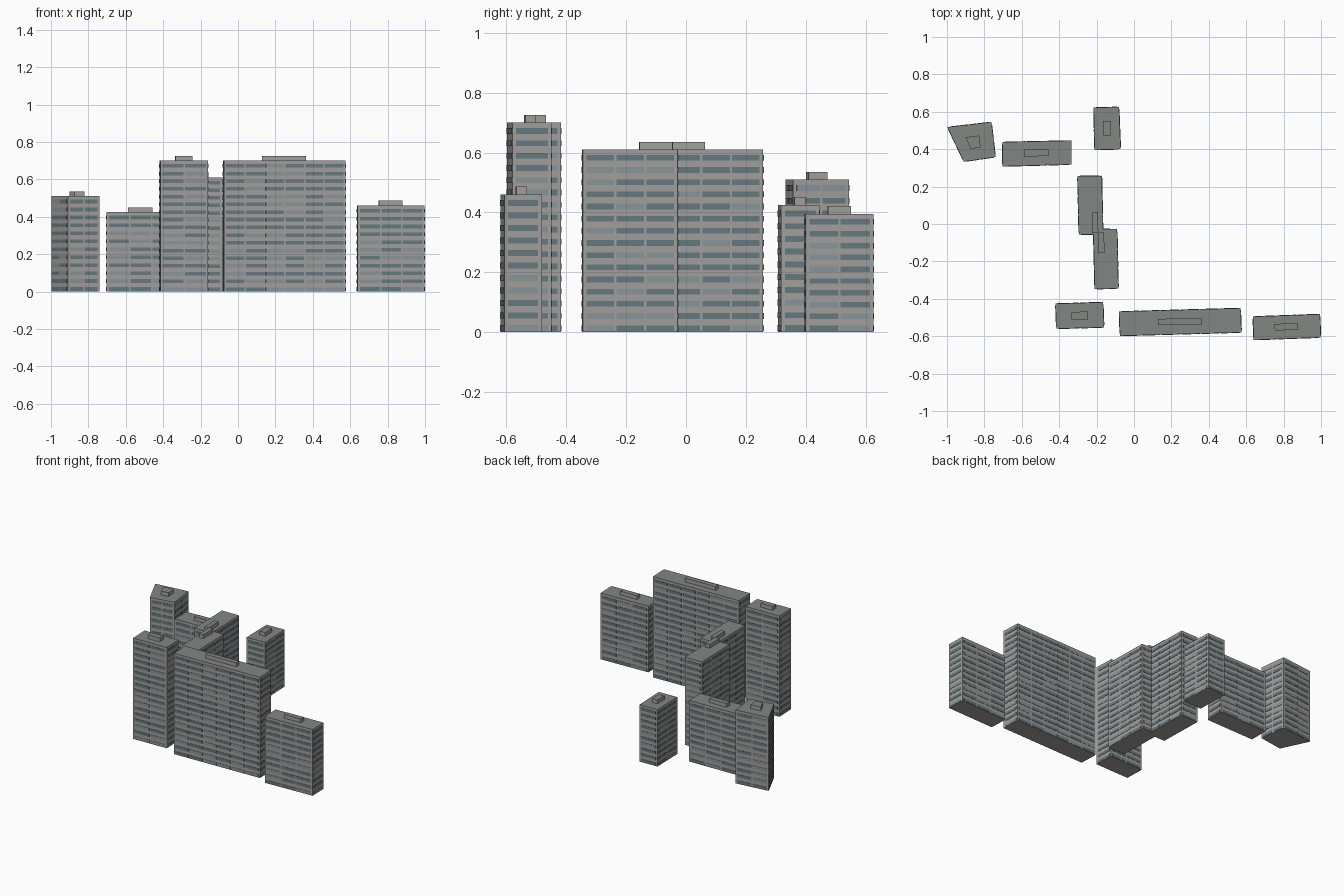
import bpy, bmesh, random
from mathutils import Vector

if "Cube" in bpy.data.objects:
    bpy.data.objects.remove(bpy.data.objects["Cube"])

random.seed(4)


def material(name, rgb):
    m = bpy.data.materials.new(name)
    m.diffuse_color = (*rgb, 1)
    m.use_nodes = True
    m.node_tree.nodes["Principled BSDF"].inputs["Base Color"].default_value = m.diffuse_color
    return m


WALL = material("concrete", (0.36, 0.35, 0.335))
ROOF = material("roof_felt", (0.22, 0.245, 0.23))
GLASS = material("glass", (0.13, 0.19, 0.21))
PALE = material("pale_glass", (0.25, 0.30, 0.32))


def finish(bm, name, mats):
    bmesh.ops.recalc_face_normals(bm, faces=bm.faces)
    me = bpy.data.meshes.new(name)
    bm.to_mesh(me)
    bm.free()
    for m in mats:
        me.materials.append(m)
    ob = bpy.data.objects.new(name, me)
    bpy.context.collection.objects.link(ob)
    return ob


def prism(bm, base, top):
    """Closed solid between two matching loops; returns the top face."""
    a = [bm.verts.new(p) for p in base]
    b = [bm.verts.new(p) for p in top]
    n = len(a)
    faces = [bm.faces.new((a[i], a[(i + 1) % n], b[(i + 1) % n], b[i])) for i in range(n)]
    faces.append(bm.faces.new(a[::-1]))
    faces.append(bm.faces.new(b))
    return faces


def block(name, pts, z0, z1, mats):
    bm = bmesh.new()
    faces = prism(bm, [(x, y, z0) for x, y in pts], [(x, y, z1) for x, y in pts])
    faces[-1].material_index = 1
    return finish(bm, name, mats)


def windows(name, pts, h):
    """Rows of slim window strips standing just proud of every wall."""
    bm = bmesh.new()
    floors = round(h / 0.041)
    pitch = h / floors
    for i, p in enumerate(pts):
        a, b = Vector((*p, 0)), Vector((*pts[(i + 1) % len(pts)], 0))
        d = b - a
        length = d.length
        d.normalize()
        out = Vector((d.y, -d.x, 0)) * 0.002
        cols = max(1, round(length / 0.11))
        margin, gap = 0.008, 0.004
        w = (length - 2 * margin) / cols
        for f in range(floors):
            lo, hi = (f + 0.1) * pitch, (f + 0.56) * pitch
            for c in range(cols):
                s = a + d * (margin + c * w + gap)
                e = a + d * (margin + (c + 1) * w - gap)
                quad = [s + Vector((0, 0, lo)), e + Vector((0, 0, lo)),
                        e + Vector((0, 0, hi)), s + Vector((0, 0, hi))]
                faces = prism(bm, [q - out for q in quad], [q + out for q in quad])
                tone = int(random.random() < 0.25)
                for face in faces:
                    face.material_index = tone
    finish(bm, name, (GLASS, PALE))


def tower(name, pts, h, roof_centre, roof_size):
    block(name, pts, 0, h, (WALL, ROOF))
    windows(name + "_windows", pts, h)
    # roof plant room: a shrunken copy of the footprint
    cx = sum(p[0] for p in pts) / 4
    cy = sum(p[1] for p in pts) / 4
    small = [(roof_centre[0] + (x - cx) * roof_size[0],
              roof_centre[1] + (y - cy) * roof_size[1]) for x, y in pts]
    block(name + "_plant_room", small, h - 0.005, h + 0.026, (WALL, ROOF))


# footprints run counter-clockwise from the front-left corner
tower("front_left_tower", [(-0.415, -0.56), (-0.16, -0.553), (-0.165, -0.418), (-0.42, -0.426)],
      0.70, (-0.29, -0.49), (0.35, 0.31))
tower("front_slab", [(-0.075, -0.598), (0.575, -0.58), (0.57, -0.45), (-0.08, -0.468)],
      0.70, (0.245, -0.522), (0.36, 0.26))
tower("front_right_block", [(0.64, -0.62), (0.998, -0.607), (0.995, -0.482), (0.635, -0.495)],
      0.46, (0.815, -0.55), (0.35, 0.28))
tower("middle_slab_rear", [(-0.295, -0.057), (-0.165, -0.057), (-0.172, 0.258), (-0.302, 0.256)],
      0.61, (-0.208, 0.008), (0.25, 0.35))
tower("middle_slab_front", [(-0.21, -0.348), (-0.083, -0.345), (-0.09, -0.028), (-0.218, -0.026)],
      0.61, (-0.175, -0.1), (0.25, 0.35))
tower("back_right_block", [(-0.211, 0.396), (-0.071, 0.40), (-0.08, 0.626), (-0.216, 0.622)],
      0.395, (-0.145, 0.512), (0.29, 0.34))
tower("back_slab", [(-0.703, 0.308), (-0.335, 0.318), (-0.335, 0.446), (-0.703, 0.438)],
      0.425, (-0.523, 0.38), (0.36, 0.28))
tower("back_left_tower", [(-0.91, 0.333), (-0.74, 0.358), (-0.762, 0.545), (-0.998, 0.518)],
      0.51, (-0.855, 0.437), (0.31, 0.34))
